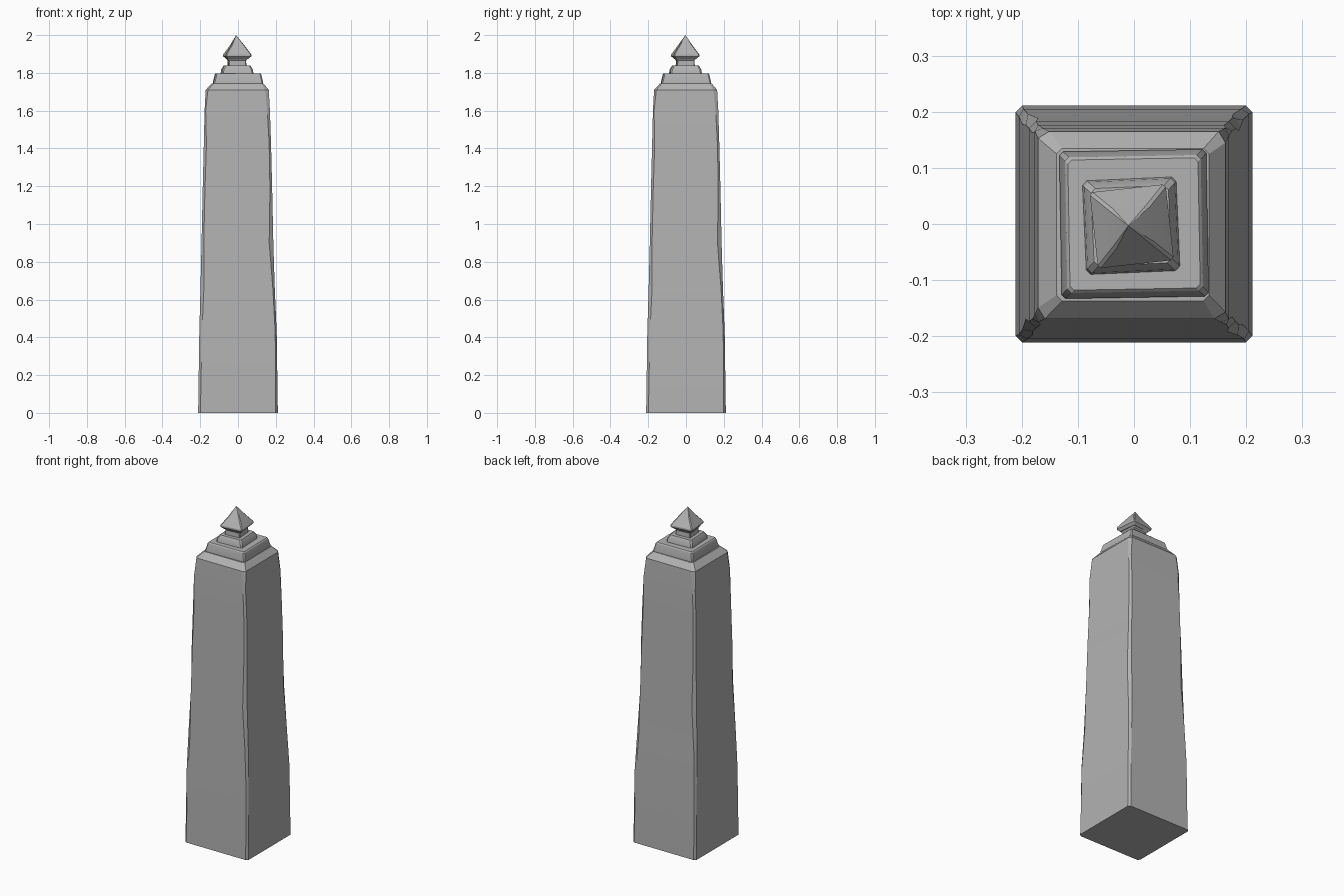
import bpy
import bmesh
from math import cos, sin, radians, pi

cube = bpy.data.objects.get("Cube")
if cube:
    bpy.data.objects.remove(cube, do_unlink=True)

stone = bpy.data.materials.new("grey stone")
stone.use_nodes = True
colour = (0.45, 0.45, 0.45, 1)
stone.diffuse_color = colour
stone.node_tree.nodes["Principled BSDF"].inputs["Base Color"].default_value = colour


def loft(name, levels, turn=0, shift=(0, 0), tip=None):
    """Stack square rings with cut corners: (z, half width, right cut, left cut, x drift)."""
    bm = bmesh.new()
    rings = []
    for z, half, cut_a, cut_b, drift in levels:
        ring = []
        for corner in range(4):
            a = corner * pi / 2 + radians(turn)
            for x, y in ((half - cut_a, -half), (half, cut_b - half)):
                ring.append(bm.verts.new((x * cos(a) - y * sin(a) + shift[0] + drift,
                                          x * sin(a) + y * cos(a) + shift[1] + drift / 2, z)))
        rings.append(ring)
    for low, high in zip(rings, rings[1:]):
        for i in range(8):
            j = (i + 1) % 8
            bm.faces.new((low[i], low[j], high[j], high[i]))
    bm.faces.new(rings[0][::-1])
    if tip:
        point = bm.verts.new(tip)
        for i in range(8):
            bm.faces.new((rings[-1][i], rings[-1][(i + 1) % 8], point))
    else:
        bm.faces.new(rings[-1])
    bmesh.ops.recalc_face_normals(bm, faces=bm.faces)
    mesh = bpy.data.meshes.new(name)
    bm.to_mesh(mesh)
    bm.free()
    obj = bpy.data.objects.new(name, mesh)
    bpy.context.collection.objects.link(obj)
    mesh.materials.append(stone)
    bpy.ops.object.select_all(action="DESELECT")
    obj.select_set(True)
    bpy.context.view_layer.objects.active = obj
    bpy.ops.object.shade_smooth_by_angle(angle=radians(25))
    return obj


def tier(name, profile, cut, **placing):
    return loft(name, [(z, half, cut, cut, 0) for z, half in profile], **placing)


# Tapering shaft with chipped, worn corners
loft("shaft", [
    (0, 0.211, 0.012, 0.012, 0),
    (0.42, 0.205, 0.008, 0.014, 0),
    (0.65, 0.197, 0.010, 0.018, -0.002),
    (0.90, 0.190, 0.022, 0.012, -0.003),
    (1.18, 0.184, 0.012, 0.012, -0.003),
    (1.42, 0.178, 0.010, 0.014, -0.003),
    (1.60, 0.173, 0.014, 0.006, -0.004),
    (1.71, 0.167, 0.020, 0.012, -0.004),
    (1.745, 0.136, 0.010, 0.010, -0.002),
])

# Stepped plinths
tier("lower_step", [(1.74, 0.131), (1.752, 0.131), (1.793, 0.121), (1.798, 0.116)],
     0.007, turn=1)
tier("upper_step", [(1.795, 0.084), (1.817, 0.081), (1.838, 0.069)],
     0.008, turn=2.5, shift=(-0.005, -0.003))

# Neck flaring into the pointed cap
tier("neck", [(1.835, 0.048), (1.865, 0.046), (1.876, 0.054)],
     0.004, turn=4, shift=(-0.006, -0.004))
tier("pointed_cap", [(1.874, 0.054), (1.888, 0.068), (1.898, 0.068), (1.945, 0.036)],
     0.005, turn=6.3, shift=(-0.004, -0.004), tip=(-0.01, -0.003, 2.0))
